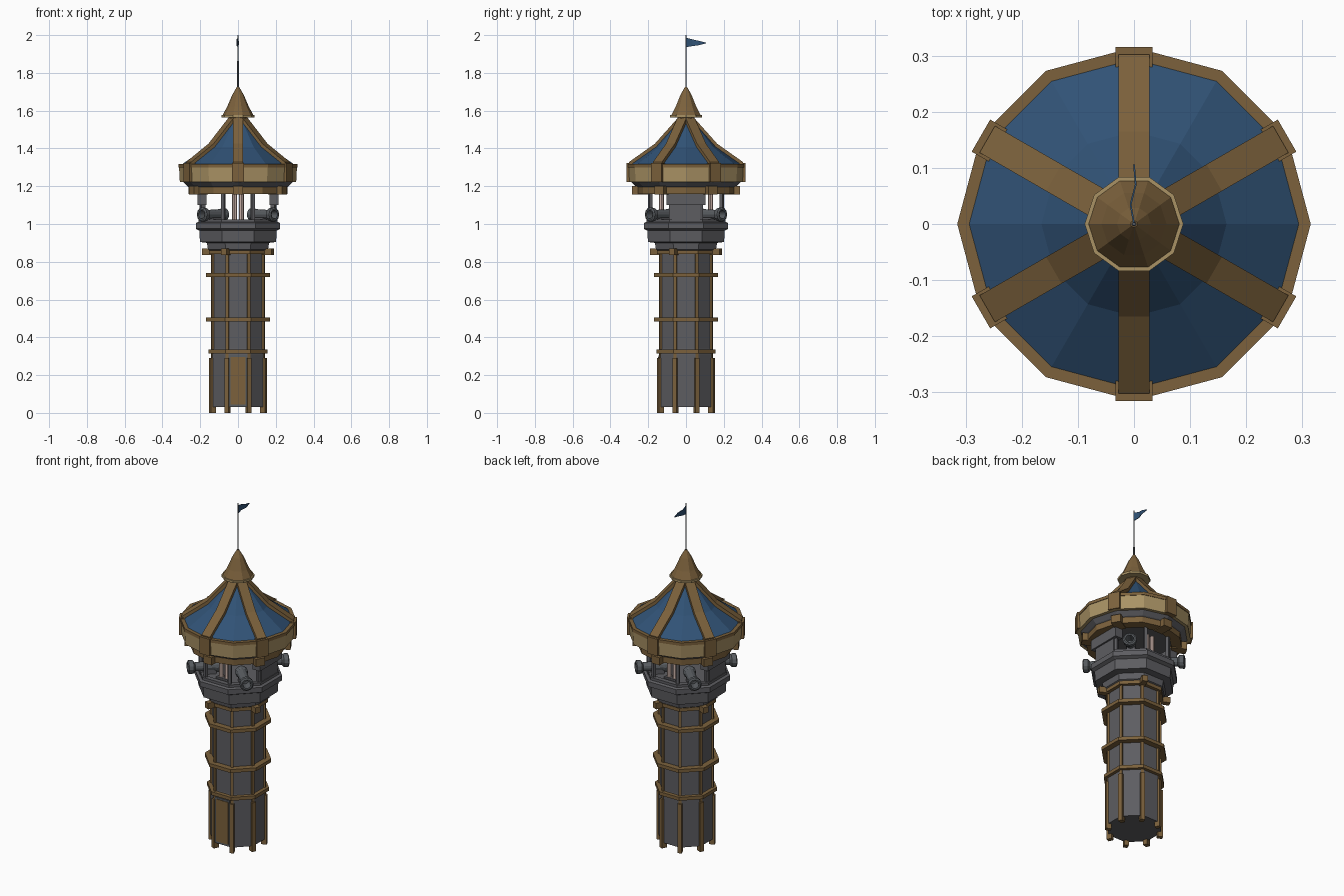
import bpy, bmesh, math
from mathutils import Matrix, Vector

if "Cube" in bpy.data.objects:
    bpy.data.objects.remove(bpy.data.objects["Cube"])


def material(name, rgb):
    m = bpy.data.materials.new(name)
    m.diffuse_color = (*rgb, 1)
    m.use_nodes = True
    m.node_tree.nodes["Principled BSDF"].inputs["Base Color"].default_value = m.diffuse_color
    return m


WOOD = material("wood", (0.20, 0.12, 0.045))
TAN = material("pale_wood", (0.40, 0.29, 0.13))
BLUE = material("blue_roof", (0.03, 0.085, 0.18))
STONE = material("dark_stone", (0.11, 0.11, 0.12))
IRON = material("iron", (0.10, 0.11, 0.12))
PINK = material("pale_pink", (0.6, 0.45, 0.4))


def finish(name, bm, mat, matrix=None):
    bmesh.ops.recalc_face_normals(bm, faces=bm.faces[:])
    me = bpy.data.meshes.new(name)
    bm.to_mesh(me)
    bm.free()
    ob = bpy.data.objects.new(name, me)
    bpy.context.collection.objects.link(ob)
    me.materials.append(mat)
    if matrix:
        ob.matrix_world = matrix
    return ob


def lathe(name, profile, sides, mat, turn=0.0, ring=False, matrix=None):
    """Turn (radius, z) points about z; ring=True closes the profile on itself."""
    bm = bmesh.new()
    rows = [[bm.verts.new((r * math.cos(a), r * math.sin(a), z))
             for a in (math.radians(turn) + math.tau * i / sides for i in range(sides))]
            for r, z in profile]
    pairs = list(zip(rows, rows[1:])) + ([(rows[-1], rows[0])] if ring else [])
    for lo, hi in pairs:
        for i in range(sides):
            j = (i + 1) % sides
            bm.faces.new((lo[i], lo[j], hi[j], hi[i]))
    if not ring:
        bm.faces.new(rows[0])
        bm.faces.new(rows[-1])
    return finish(name, bm, mat, matrix)


def band(name, r0, r1, z0, z1, sides, mat, turn=0.0):
    return lathe(name, [(r0, z0), (r1, z0), (r1, z1), (r0, z1)], sides, mat, turn, True)


def spin(deg):
    return Matrix.Rotation(math.radians(deg), 4, 'Z')


def block(name, r0, r1, width, z0, z1, deg, mat):
    """Box reaching from radius r0 to r1 in direction deg."""
    bm = bmesh.new()
    bmesh.ops.create_cube(bm, size=1)
    bmesh.ops.scale(bm, vec=(r1 - r0, width, z1 - z0), verts=bm.verts)
    bmesh.ops.translate(bm, vec=((r0 + r1) / 2, 0, (z0 + z1) / 2), verts=bm.verts)
    return finish(name, bm, mat, spin(deg))


def extrude_profile(name, pts, width, deg, mat):
    """Outline in the radius-z plane, given a width across it."""
    bm = bmesh.new()
    a = [bm.verts.new((r, -width / 2, z)) for r, z in pts]
    b = [bm.verts.new((r, width / 2, z)) for r, z in pts]
    bm.faces.new(a)
    bm.faces.new(b)
    for i in range(len(pts)):
        j = (i + 1) % len(pts)
        bm.faces.new((a[i], a[j], b[j], b[i]))
    return finish(name, bm, mat, spin(deg))


OCT = [22.5 + 45 * i for i in range(8)]
HEX = [30 + 60 * i for i in range(6)]

# Stone shaft and flared gallery
lathe("tower_shaft", [(0.152, 0.03), (0.152, 0.31), (0.145, 0.34), (0.145, 0.88)], 8, STONE, 22.5)
lathe("gallery_base", [(0.145, 0.85), (0.172, 0.865), (0.178, 0.90), (0.218, 0.905), (0.222, 0.965),
                       (0.242, 0.975), (0.242, 1.005), (0.23, 1.01)], 8, STONE, 22.5)
band("parapet", 0.195, 0.225, 1.0, 1.025, 8, STONE, 22.5)

# Timber cladding on the shaft
for a in OCT:
    block("lower_batten", 0.13, 0.16, 0.024, 0.0, 0.29, a, WOOD)
    block("upper_batten", 0.13, 0.152, 0.016, 0.29, 0.86, a, WOOD)
for z, r in ((0.325, 0.170), (0.495, 0.182), (0.73, 0.182), (0.85, 0.166)):
    band("timber_hoop", 0.135, r, z - 0.010, z + 0.010, 8, WOOD, 22.5)
for a in OCT[::2]:
    block("bracket_end", 0.14, 0.20, 0.032, 0.835, 0.87, a + 45, WOOD)

# Door at the front
block("door_frame", 0.13, 0.146, 0.096, 0.035, 0.305, -90, IRON)
block("door", 0.13, 0.149, 0.078, 0.045, 0.295, -90, WOOD)

# Gallery posts, side walls and pale inner columns
for a in OCT:
    block("gallery_post", 0.195, 0.213, 0.018, 1.0, 1.165, a, STONE)
for a in (0, 180):
    block("side_wall", 0.172, 0.205, 0.15, 1.0, 1.11, a, STONE)
    block("side_wall_head", 0.168, 0.215, 0.205, 1.10, 1.165, a, STONE)
for a in (-90, 90):
    for x in (-0.018, 0.018):
        lathe("pale_column", [(0.016, 1.0), (0.013, 1.03), (0.013, 1.165)], 8, PINK,
              matrix=Matrix.Translation((x, 0.13 * math.sin(math.radians(a)), 0)))
    block("column_sill", 0.11, 0.15, 0.075, 1.0, 1.02, a, STONE)

# Four cannons on the diagonals
barrel = [(0.012, -0.03), (0.014, -0.015), (0.034, -0.01), (0.034, 0.01), (0.029, 0.02), (0.024, 0.125),
          (0.036, 0.135), (0.038, 0.16), (0.030, 0.165), (0.022, 0.164), (0.019, 0.11)]
for a in (45, 135, 225, 315):
    place = spin(a) @ Matrix.Translation((0.11, 0, 1.05)) @ Matrix.Rotation(math.pi / 2, 4, 'Y')
    lathe("cannon", barrel, 12, IRON, matrix=place)
    block("cannon_cradle", 0.12, 0.21, 0.045, 1.0, 1.035, a, STONE)

# Ring beam and soffit under the roof
band("ring_beam", 0.205, 0.262, 1.16, 1.195, 12, WOOD)
lathe("roof_soffit", [(0.245, 1.185), (0.268, 1.20), (0.295, 1.228), (0.295, 1.25)], 12, STONE)
for a in HEX:
    block("ring_beam_end", 0.20, 0.285, 0.055, 1.155, 1.20, a, WOOD)

# Roof with eave band and ribs
lathe("roof", [(0.298, 1.24), (0.298, 1.315), (0.165, 1.408), (0.035, 1.555)], 12, BLUE)
lathe("eave_band", [(0.285, 1.222), (0.308, 1.222), (0.312, 1.30), (0.292, 1.30)], 12, TAN, ring=True)
band("eave_lip", 0.292, 0.315, 1.30, 1.318, 12, WOOD)
rib = [(0.30, 1.30), (0.302, 1.328), (0.165, 1.425), (0.04, 1.565), (0.02, 1.54), (0.15, 1.39)]
for a in HEX:
    extrude_profile("roof_rib", rib, 0.055, a, WOOD)
    block("rib_foot", 0.28, 0.315, 0.066, 1.222, 1.322, a, WOOD)

# Spire cap, pole and pennant
lathe("spire_neck", [(0.05, 1.535), (0.045, 1.57)], 10, WOOD)
band("spire_rim", 0.03, 0.088, 1.565, 1.578, 10, TAN)
lathe("spire_cap", [(0.082, 1.576), (0.058, 1.62), (0.03, 1.685), (0.006, 1.725)], 10, WOOD)
lathe("flag_pole", [(0.0045, 1.71), (0.0035, 2.0)], 6, IRON)

bm = bmesh.new()
rows = []
for y, x, lo, hi in ((0, 0, 1.936, 1.986), (0.035, -0.006, 1.942, 1.977),
                     (0.07, 0.003, 1.947, 1.969), (0.106, 0, 1.956, 1.960)):
    rows.append([bm.verts.new((x + s, y, z)) for s, z in
                 ((-0.0015, lo), (0.0015, lo), (0.0015, hi), (-0.0015, hi))])
for p, q in zip(rows, rows[1:]):
    for i in range(4):
        j = (i + 1) % 4
        bm.faces.new((p[i], p[j], q[j], q[i]))
bm.faces.new(rows[0])
bm.faces.new(rows[-1])
finish("pennant", bm, BLUE)
